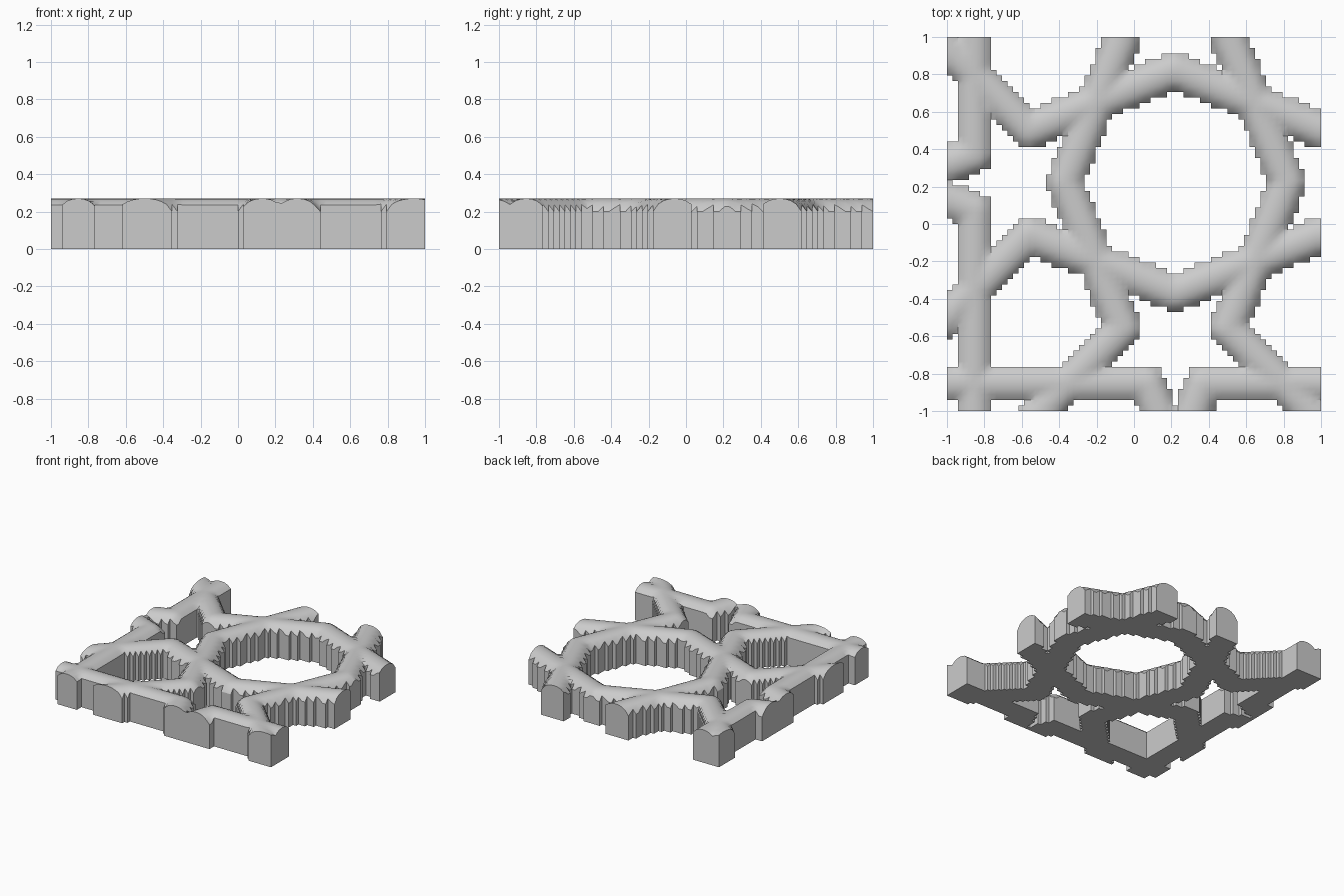
import bpy, bmesh
from mathutils import Vector

cube = bpy.data.objects.get("Cube")
if cube:
    bpy.data.objects.remove(cube)

CELLS = 68        # grid cells per side
RADIUS = 0.1      # half width of a strap
SHOULDER = 0.2    # where the rounded top begins
CROWN = 0.07      # height of the rounded top

# Centre lines of the straps; the pattern is symmetric about its diagonal
STRAPS = [
    [(-1.1, 1.04), (-0.56, 0.5), (0.22, 0.82), (1.1, 0.46)],
    [(-1.1, -0.6), (-0.56, -0.06), (0.22, -0.37), (1.1, -0.02)],
    [(-1.1, -0.855), (0.07, -0.855), (0.17, -1.1)],
    [(0.28, -1.1), (0.37, -0.855), (1.1, -0.855)],
]
STRAPS += [[(y, x) for x, y in path] for path in STRAPS]
SEGMENTS = [(Vector(a), Vector(b)) for path in STRAPS for a, b in zip(path, path[1:])]


def strap_distance(point):
    """Distance from a point to the nearest strap centre line."""
    p = Vector((point.x, point.y))
    best = 9.0
    for a, b in SEGMENTS:
        along = b - a
        t = max(0.0, min(1.0, (p - a).dot(along) / along.length_squared))
        best = min(best, (p - a - along * t).length)
    return best


def strap_height(point):
    """Elliptical cross-section of a strap."""
    d = min(1.0, strap_distance(point) / RADIUS)
    return SHOULDER + CROWN * (1 - d * d) ** 0.5


# Underside: grid cells that lie on a strap
bm = bmesh.new()
bmesh.ops.create_grid(bm, x_segments=CELLS, y_segments=CELLS, size=1.0)
gaps = [f for f in bm.faces if strap_distance(f.calc_center_median()) > RADIUS]
bmesh.ops.delete(bm, geom=gaps, context='FACES')

# Walls and rounded tops
raised = bmesh.ops.extrude_face_region(bm, geom=bm.faces[:], use_keep_orig=True)
for v in raised["geom"]:
    if isinstance(v, bmesh.types.BMVert):
        v.co.z = strap_height(v.co)
bmesh.ops.recalc_face_normals(bm, faces=bm.faces[:])

mesh = bpy.data.meshes.new("lattice_panel")
bm.to_mesh(mesh)
bm.free()
panel = bpy.data.objects.new("lattice_panel", mesh)
bpy.context.collection.objects.link(panel)

# Plain grey material
grey = bpy.data.materials.new("plain_grey")
grey.use_nodes = True
colour = (0.6, 0.6, 0.6, 1.0)
grey.diffuse_color = colour
grey.node_tree.nodes["Principled BSDF"].inputs["Base Color"].default_value = colour
mesh.materials.append(grey)

bpy.context.view_layer.objects.active = panel
panel.select_set(True)
bpy.ops.object.shade_smooth_by_angle()
